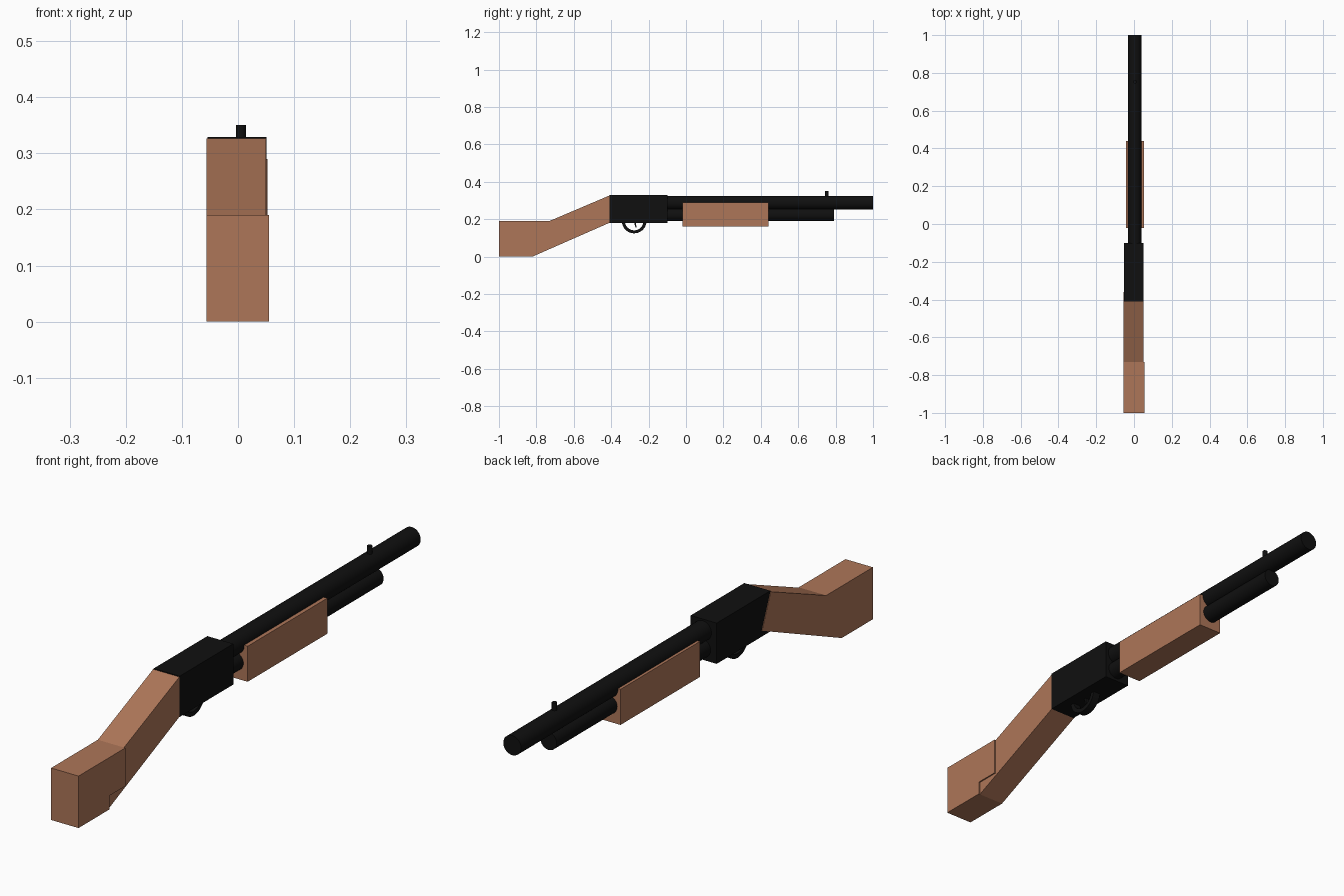
import bpy, bmesh, math
from mathutils import Matrix

cube = bpy.data.objects.get("Cube")
if cube:
    bpy.data.objects.remove(cube, do_unlink=True)


def material(name, rgb, roughness):
    m = bpy.data.materials.new(name)
    m.use_nodes = True
    m.diffuse_color = (*rgb, 1)
    bsdf = m.node_tree.nodes["Principled BSDF"]
    bsdf.inputs["Base Color"].default_value = (*rgb, 1)
    bsdf.inputs["Roughness"].default_value = roughness
    return m


WOOD = material("brown wood", (0.42, 0.18, 0.098), 0.6)
METAL = material("black metal", (0.005, 0.005, 0.005), 0.5)


def finish(name, bm, mat, smooth=False):
    bmesh.ops.recalc_face_normals(bm, faces=bm.faces)
    mesh = bpy.data.meshes.new(name)
    bm.to_mesh(mesh)
    bm.free()
    mesh.materials.append(mat)
    ob = bpy.data.objects.new(name, mesh)
    bpy.context.collection.objects.link(ob)
    if smooth:
        bpy.ops.object.select_all(action="DESELECT")
        ob.select_set(True)
        bpy.context.view_layer.objects.active = ob
        bpy.ops.object.shade_smooth_by_angle(angle=math.radians(40))
    return ob


def prism(name, profile, x0, x1, mat, smooth=False):
    """Side profile of (y, z) points extruded from x0 to x1."""
    bm = bmesh.new()
    face = bm.faces.new([bm.verts.new((x0, y, z)) for y, z in profile])
    out = bmesh.ops.extrude_face_region(bm, geom=[face])
    verts = [g for g in out["geom"] if isinstance(g, bmesh.types.BMVert)]
    bmesh.ops.translate(bm, verts=verts, vec=(x1 - x0, 0, 0))
    return finish(name, bm, mat, smooth)


def box(name, x, y, z, mat):
    corners = [(y[0], z[0]), (y[1], z[0]), (y[1], z[1]), (y[0], z[1])]
    return prism(name, corners, *x, mat)


def rod(name, centre, radius, length, mat, sides=32, along_y=True):
    bm = bmesh.new()
    turn = Matrix.Rotation(math.pi / 2, 4, "X") if along_y else Matrix()
    bmesh.ops.create_cone(bm, cap_ends=True, segments=sides, radius1=radius,
                          radius2=radius, depth=length,
                          matrix=Matrix.Translation(centre) @ turn)
    return finish(name, bm, mat, True)


# Wooden stock: stepped butt and sloping neck
prism("stock_butt", [(-1, 0), (-0.82, 0), (-0.82, 0.05), (-0.73, 0.05),
                     (-0.73, 0.19), (-1, 0.19)], -0.056, 0.055, WOOD)
prism("stock_neck", [(-0.82, 0), (-0.36, 0.202), (-0.41, 0.326), (-0.73, 0.19),
                     (-0.73, 0.05), (-0.82, 0.05)], -0.056, 0.05, WOOD)

# Receiver block
box("receiver", (-0.054, 0.051), (-0.41, -0.1), (0.18, 0.329), METAL)

# Barrel, magazine tube and front sight
rod("barrel", (0.003, 0.42, 0.287), 0.036, 1.16, METAL)
rod("magazine_tube", (0.003, 0.31, 0.223), 0.033, 0.96, METAL)
rod("front_sight", (0.005, 0.753, 0.332), 0.009, 0.036, METAL, 12, False)

# Sliding wooden grip
box("fore_grip", (-0.043, 0.053), (-0.02, 0.44), (0.16, 0.29), WOOD)

# Trigger guard: half ring hanging below the receiver
angles = [math.pi * (1 + i / 16) for i in range(17)]
outer = [(-0.277 + 0.066 * math.cos(a), 0.19 + 0.066 * math.sin(a)) for a in angles]
inner = [(-0.277 + 0.05 * math.cos(a), 0.19 + 0.05 * math.sin(a)) for a in angles]
prism("trigger_guard", outer + inner[::-1], -0.015, 0.015, METAL, True)

# Trigger
prism("trigger", [(-0.28, 0.19), (-0.27, 0.19), (-0.264, 0.155), (-0.27, 0.155)],
      -0.006, 0.006, METAL)
